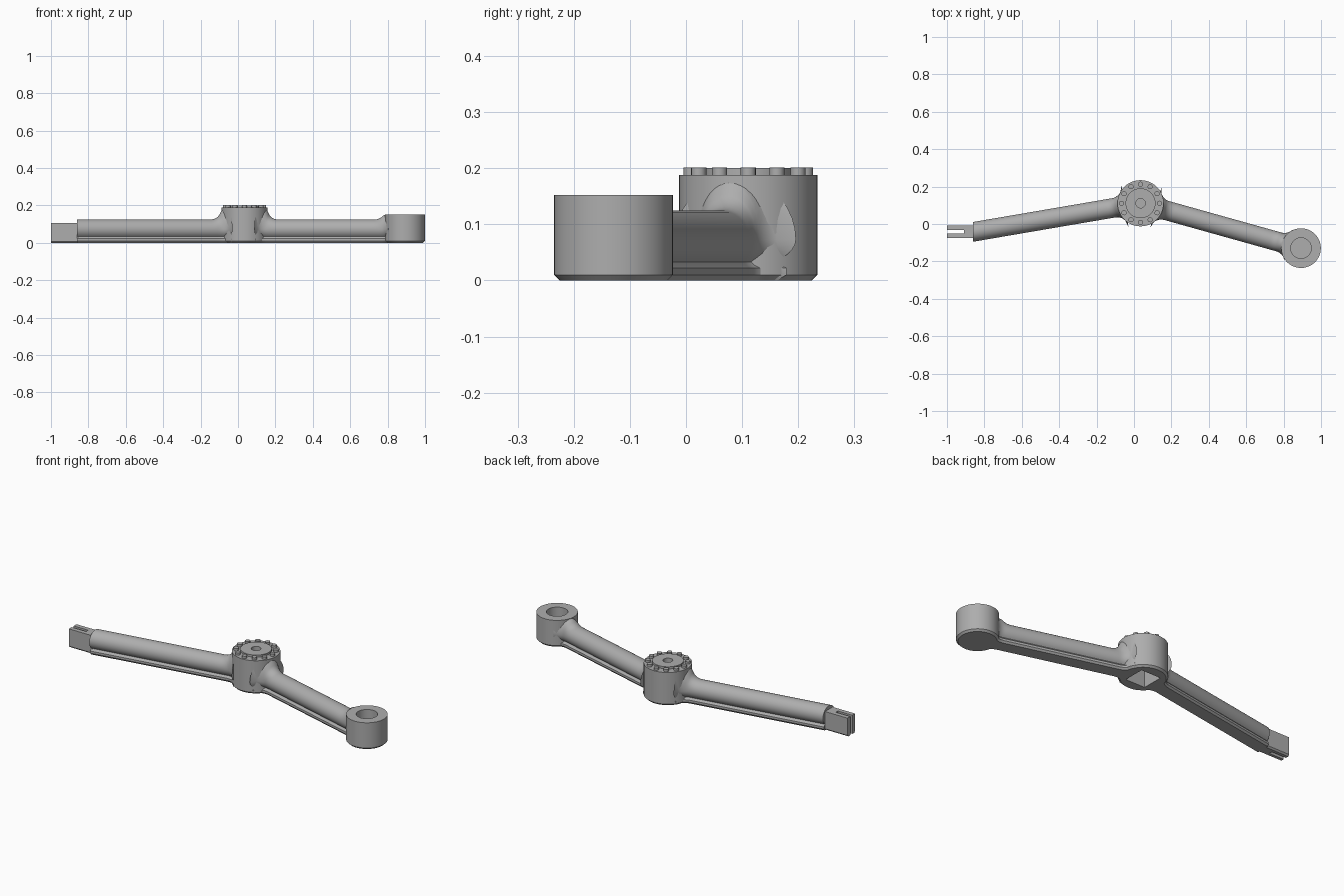
import bpy, bmesh, math
from mathutils import Vector

if "Cube" in bpy.data.objects:
    bpy.data.objects.remove(bpy.data.objects["Cube"])

metal = bpy.data.materials.new("grey metal")
metal.use_nodes = True
GREY = (0.42, 0.42, 0.42, 1)
metal.diffuse_color = GREY
metal.node_tree.nodes["Principled BSDF"].inputs["Base Color"].default_value = GREY

HUB = Vector((0.035, 0.111, 0))
BOSS = Vector((0.893, -0.129, 0))
TANG = Vector((-0.86, -0.042, 0))
HUB_R, BOSS_R, ARM_R, FILLET = 0.1235, 0.106, 0.052, 0.06
ARM_TOP = 0.125


def finish(bm, name, smooth=True):
    bmesh.ops.remove_doubles(bm, verts=bm.verts, dist=1e-5)
    bmesh.ops.recalc_face_normals(bm, faces=bm.faces)
    mesh = bpy.data.meshes.new(name)
    bm.to_mesh(mesh)
    bm.free()
    ob = bpy.data.objects.new(name, mesh)
    bpy.context.collection.objects.link(ob)
    mesh.materials.append(metal)
    if smooth:
        bpy.ops.object.select_all(action='DESELECT')
        ob.select_set(True)
        bpy.context.view_layer.objects.active = ob
        bpy.ops.object.shade_smooth_by_angle(angle=math.radians(30))
    return ob


def lathe(name, centre, profile, sides=48):
    bm = bmesh.new()
    vs = [bm.verts.new((r, 0, z)) for r, z in profile]
    edges = [bm.edges.new(p) for p in zip(vs, vs[1:])]
    bmesh.ops.spin(bm, geom=vs + edges, cent=(0, 0, 0), axis=(0, 0, 1),
                   angle=math.tau, steps=sides)
    bmesh.ops.translate(bm, verts=bm.verts, vec=centre)
    return finish(bm, name)


def box(name, lo, hi, chamfer=0):
    bm = bmesh.new()
    bmesh.ops.create_cube(bm, size=1)
    for v in bm.verts:
        v.co = [(a + b) / 2 + c * (b - a) for a, b, c in zip(lo, hi, v.co)]
    if chamfer:
        low = [e for e in bm.edges if all(v.co.z < lo[2] + 1e-4 for v in e.verts)
               and abs(e.verts[0].co.y - e.verts[1].co.y) < 1e-4]
        bmesh.ops.bevel(bm, geom=low, offset=chamfer, segments=1, affect='EDGES')
    return finish(bm, name, False)


def cut(target, cutter):
    cutter.hide_render = True
    cutter.hide_viewport = True
    cutter.display_type = 'WIRE'
    mod = target.modifiers.new("cut", 'BOOLEAN')
    mod.operation = 'DIFFERENCE'
    mod.solver = 'EXACT'
    mod.object = cutter


def rise(t):
    """Height of a concave fillet at depth t past its start."""
    t = min(max(t, 0), FILLET)
    return FILLET - math.sqrt(FILLET ** 2 - t ** 2)


def section(half, top):
    """Round-topped arm section standing on a narrow chamfered foot."""
    mid = ARM_TOP - ARM_R
    k = half / ARM_R
    side = []
    for i in range(15):
        a = math.radians(90 - i * 10)
        up = top - mid if a > 0 else ARM_R
        side.append((half * math.cos(a), mid + up * math.sin(a)))
    side += [(0.038 * k, 0.027), (0.044 * k, 0.022), (0.044 * k, 0.01), (0.036 * k, 0)]
    return side + [(-x, z) for x, z in reversed(side[1:])]


def flare(d, radius, limit):
    reach = radius + FILLET
    side_start = math.sqrt(reach ** 2 - (ARM_R + FILLET) ** 2)
    return rise(side_start - d), min(ARM_TOP + rise(reach - d), limit)


def arm(name, start, end, end_radius=0, end_limit=0):
    axis = end - start
    length = axis.length
    axis.normalize()
    across = Vector((-axis.y, axis.x, 0))
    stations = [0.085 + i * 0.01 for i in range(11)]
    if end_radius:
        stations += [length - 0.07 - i * 0.01 for i in range(11, -1, -1)]
    else:
        stations.append(length)
    bm = bmesh.new()
    rings = []
    for d in stations:
        wide, top = flare(d, HUB_R, 0.183)
        if end_radius and d > length / 2:
            wide, top = flare(length - d, end_radius, end_limit)
        ring = []
        for x, z in section(ARM_R + wide, top):
            p = start + axis * d + across * x + Vector((0, 0, z))
            if d == length:      # square the free end to the side plane
                p += axis * ((end.x - p.x) / axis.x)
            ring.append(bm.verts.new(p))
        rings.append(ring)
    for a, b in zip(rings, rings[1:]):
        for i in range(len(a)):
            j = (i + 1) % len(a)
            bm.faces.new((a[i], a[j], b[j], b[i]))
    bm.faces.new(rings[0])
    bm.faces.new(rings[-1])
    return finish(bm, name)


# Central hub with raised disc, blind centre hole and square socket below
hub = lathe("hub", HUB, [
    (0, 0), (HUB_R - 0.01, 0), (HUB_R, 0.01), (HUB_R, 0.188), (0.08, 0.188),
    (0.08, 0.2), (0.025, 0.2), (0.025, 0.165), (0, 0.165)])
h = Vector((0.06, 0.06, 0))
cut(hub, box("socket_cutter", HUB - h - Vector((0, 0, 0.05)), HUB + h + Vector((0, 0, 0.125))))

# Ring of pegs on the hub
for i in range(12):
    a = math.tau * i / 12
    spot = HUB + Vector((math.cos(a), math.sin(a), 0)) * 0.102
    lathe(f"peg_{i + 1}", spot, [(0, 0.18), (0.0135, 0.18), (0.0135, 0.201), (0, 0.201)], 16)

# End boss with blind bore
lathe("end_boss", BOSS, [
    (0, 0), (BOSS_R - 0.01, 0), (BOSS_R, 0.01), (BOSS_R, 0.152),
    (0.055, 0.152), (0.055, 0.045), (0, 0.045)])

# Two arms with filleted roots
arm("long_arm", HUB, TANG)
arm("boss_arm", HUB, BOSS, BOSS_R, 0.15)

# Slotted tang at the free end
y = TANG.y
tang = box("tang", (-1, y - 0.034, 0), (-0.85, y + 0.034, 0.105), 0.008)
cut(tang, box("slot_cutter", (-1.1, y - 0.009, -0.1), (-0.91, y + 0.009, 0.2)))
